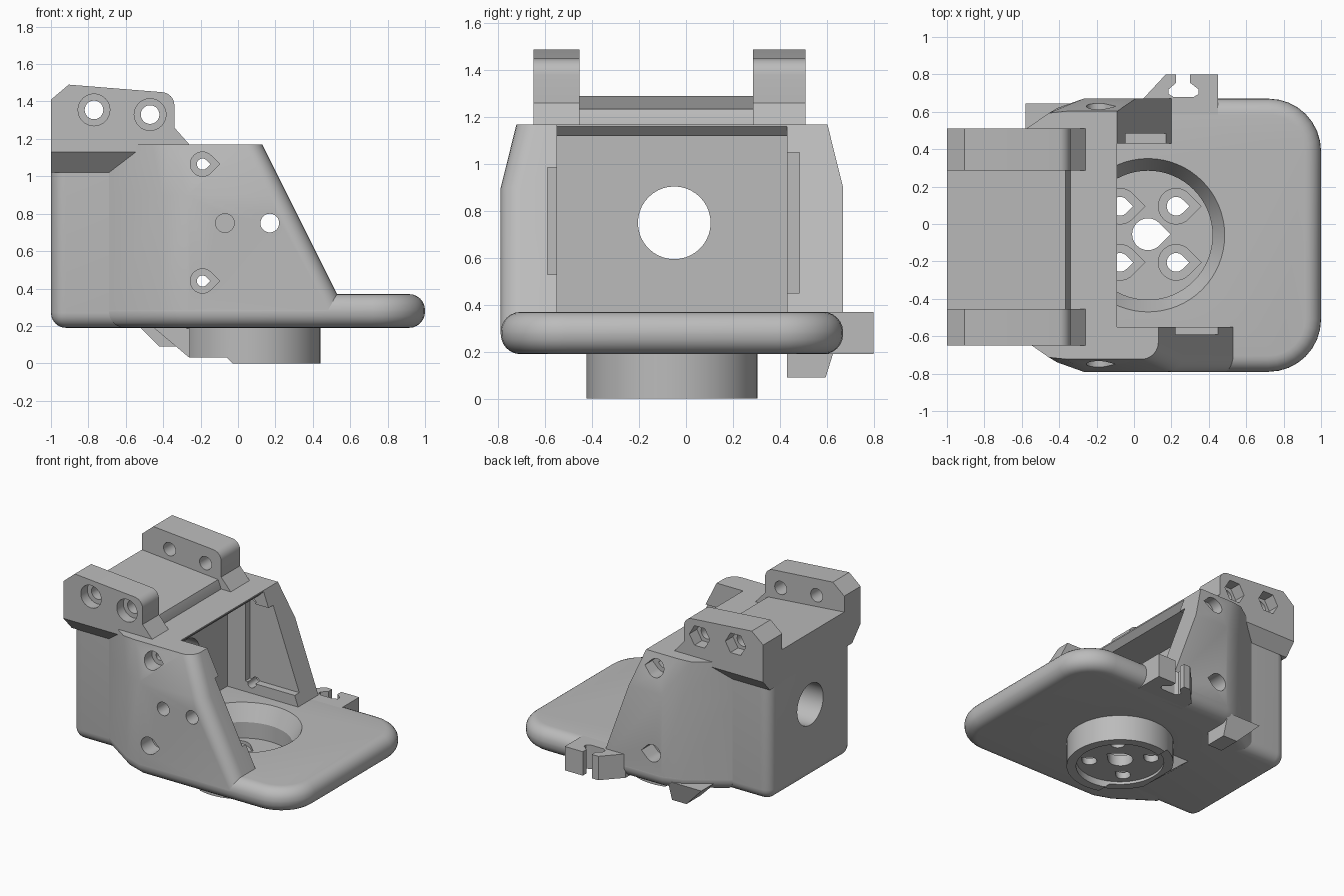
import bpy, bmesh
from math import sin, cos, pi, radians

old = bpy.data.objects.get("Cube")
if old:
    bpy.data.objects.remove(old, do_unlink=True)

grey = bpy.data.materials.new("plain_grey")
grey.use_nodes = True
COL = (0.5, 0.5, 0.5, 1)
grey.diffuse_color = COL
for n in grey.node_tree.nodes:
    if n.type == 'BSDF_PRINCIPLED':
        n.inputs["Base Color"].default_value = COL


def loft(name, rings, round_by=0, pick=None):
    """Closed solid through matching rings of 3D points; picked edges get rounded."""
    bm = bmesh.new()
    rows = [[bm.verts.new(p) for p in ring] for ring in rings]
    n = len(rows[0])
    bm.faces.new(rows[0])
    bm.faces.new(rows[-1])
    for a, b in zip(rows, rows[1:]):
        for i in range(n):
            j = (i + 1) % n
            bm.faces.new((a[i], a[j], b[j], b[i]))
    bmesh.ops.recalc_face_normals(bm, faces=bm.faces)
    if round_by:
        edges = [e for e in bm.edges if pick(e.verts[0].co, e.verts[1].co)]
        bmesh.ops.bevel(bm, geom=edges, offset=round_by, offset_type='OFFSET',
                        segments=6, profile=0.5, affect='EDGES')
    mesh = bpy.data.meshes.new(name)
    bm.to_mesh(mesh)
    bm.free()
    mesh.materials.append(grey)
    ob = bpy.data.objects.new(name, mesh)
    bpy.context.collection.objects.link(ob)
    return ob


def prism(name, pts, axis, a, b, **kw):
    """Extrude a 2D outline along an axis."""
    put = {'x': lambda p, t: (t, p[0], p[1]),
           'y': lambda p, t: (p[0], t, p[1]),
           'z': lambda p, t: (p[0], p[1], t)}[axis]
    return loft(name, [[put(p, t) for p in pts] for t in (a, b)], **kw)


def rect(a0, a1, b0, b1):
    return [(a0, b0), (a1, b0), (a1, b1), (a0, b1)]


def arc(c, r, start=0, end=360, n=40):
    return [(c[0] + r * cos(radians(start + (end - start) * i / n)),
             c[1] + r * sin(radians(start + (end - start) * i / n))) for i in range(n + 1)]


def circle(c, r, n=40):
    return arc(c, r, n=n)[:-1]


def teardrop(c, r):
    return arc(c, r, 45, 315, 24) + [(c[0] + r * 2 ** 0.5, c[1])]


def cut(targets, cutter):
    cutter.hide_render = True
    for ob in targets:
        bpy.context.view_layer.objects.active = ob
        m = ob.modifiers.new("cut", 'BOOLEAN')
        m.operation, m.solver, m.object = 'DIFFERENCE', 'EXACT', cutter
        bpy.ops.object.modifier_apply(modifier=m.name)
    bpy.data.objects.remove(cutter, do_unlink=True)


parts = []


def part(ob):
    parts.append(ob)
    return ob


# Base plate with a fully rounded rim
outline = [(-.69, .43), (-.69, -.55), (-.41, -.74), (-.27, -.79)]
outline += arc((.72, -.51), .28, -90, 0, 8) + arc((.72, .39), .28, 0, 90, 8)
outline += [(-.27, .67), (-.41, .62)]
plate = part(prism("base_plate", outline, 'z', .19, .37, round_by=.085,
                   pick=lambda p, q: abs(p.z - q.z) < .01))


# Flared housing whose side walls slope down to the plate
def housing_ring(z, inset, back):
    front_r = .53 - .5 * (z - .37)
    front_l = .2 - .3625 * (z - .37)
    lo, hi = -.79 + inset, .67 - inset
    pts = [(-.69, .43), (-.69, -.55), (-.41 - back / 2, -.74 + inset * .4), (-.27 - back, lo)]
    pts += arc((front_r - .09, lo + .09), .09, -90, 0, 6)
    pts += [(front_r, -.2), (front_l, -.2), (front_l, hi), (-.27 - back, hi),
            (-.41 - back / 2, .62 - inset * .4)]
    return [(x, y, z) for x, y in pts]


body = part(loft("housing", [housing_ring(.28, 0, 0), housing_ring(.9, 0, 0),
                             housing_ring(1.17, .067, .09)]))

# Rear block with rounded lower and rear edges
block = part(prism("rear_block", rect(-1, -.41, -.55, .43), 'z', .19, 1.13, round_by=.08,
                   pick=lambda p, q: (p.x < -.9 and q.x < -.9 and min(p.z, q.z) < .5)
                   or (p.z < .2 and q.z < .2 and min(p.x, q.x) < -.9)))
part(prism("rear_roof", [(-1, 1.05), (-1, 1.29), (-.365, 1.235), (-.34, 1.17), (-.34, 1.14),
                         (-.5, 1.12), (-.5, 1.05)], 'y', -.47, .3))

# Pocket inside the housing, its guide slots and the shaft hole
cut([body], prism("pocket_cutter", [(-.39, .2), (1.5, .2), (1.5, 1.4), (-.09, 1.4), (-.09, 1.16),
                                    (-.13, 1.12), (-.39, 1.12)], 'y', -.55, .43))
cut([body], prism("left_slot_cutter", rect(-.24, 1, .45, 1.05), 'y', .3, .485))
cut([body], prism("right_slot_cutter", rect(-.24, 1, .53, .985), 'y', -.59, -.3))
cut([body, block], prism("shaft_cutter", circle((-.05, .75), .155), 'x', -1.3, -.2))

# Screw holes in the side walls
for z in (1.065, .44):
    cut([body], prism("bore_cutter", teardrop((-.19, z), .065), 'y', -1, -.66))
    cut([body], prism("bore_cutter", teardrop((-.19, z), .065), 'y', .54, 1))
    cut([body], prism("screw_cutter", teardrop((-.19, z), .03), 'y', -.8, -.5))
    cut([body], prism("screw_cutter", teardrop((-.19, z), .03), 'y', .35, .6))
cut([body], prism("blind_cutter", circle((-.07, .75), .05), 'y', -1, -.5))
cut([body], prism("pin_cutter", circle((.17, .75), .05), 'y', -1, -.5))

# Hinge lugs on the rear block
lug_side = [(-1, 1.13), (-1, 1.41), (-.905, 1.49)]
lug_side += arc((-.41, 1.38), .07, 85, 0, 6)
lug_side += [(-.34, 1.26), (-.26, 1.17), (-.26, 1.15), (-.45, 1.13)]
for side, y0, y1, wall in (("right", -.65, -.455, -.55), ("left", .51, .285, .43)):
    lug = part(prism(side + "_lug", lug_side, 'y', y0, y1))
    drop = abs(y0 - wall) + .01
    part(prism(side + "_lug_gusset", [(y0, 1.135), (y0, 1.13), (wall, 1.13 - drop),
                                      (y1, 1.13 - drop), (y1, 1.135)], 'x', -1, -.5))
    mid = y0 + (y1 - y0) * .4
    out = y0 + (y0 - y1)
    for c in ((-.77, 1.355), (-.47, 1.33)):
        cut([lug], prism("bolt_cutter", circle(c, .05, 24), 'y', min(y0, y1) - .1, max(y0, y1) + .1))
        cut([lug], prism("head_cutter", circle(c, .085, 32 if side == "right" else 6),
                         'y', min(mid, out), max(mid, out)))

# Horn hub below the plate, stepped on its rear side
hub_c = (.075, -.06)
hub = part(prism("horn_hub", circle(hub_c, .365, 64), 'z', 0, .22))
cut([hub], prism("step_cutter", [(-1, -.1), (-.03, -.1), (-.03, 0), (-.06, .03), (-1, .03)], 'y', -1, 1))
cut([hub], prism("flat_cutter", rect(-1, -.26, -1, 1), 'z', -.1, .185))
cut([hub], prism("underside_cutter", circle(hub_c, .3, 48), 'z', -.1, .05))
cut([plate, hub], loft("recess_cutter", [[(x, y, z) for x, y in circle(hub_c, r, 64)]
                                         for r, z in ((.345, .13), (.345, .25), (.41, .37), (.41, .5))]))
cut([hub], prism("centre_cutter", teardrop((.075, -.055), .085), 'z', -.1, .5))
for x in (-.075, .225):
    for y in (.095, -.205):
        cut([hub], prism("seat_cutter", teardrop((x, y), .095), 'z', .1, .5))
        cut([hub], prism("hole_cutter", teardrop((x, y), .05), 'z', -.1, .5))

# Bracing wedge behind the hub
part(prism("hub_brace", [(-.45, .2), (-.45, .19), (-.26, .03), (-.23, .03), (-.23, .2)], 'y', -.16, .04))

# Small foot under the left flare
part(loft("small_foot", [[(x, y, .09) for x, y in rect(-.42, -.3, .43, .595)],
                         [(x, y, .25) for x, y in rect(-.58, -.3, .43, .645)]]))

# Cable clip on the left edge, slotted with a wider inner end
clip = part(prism("cable_clip", [(.04, .55), (.04, .66), (.17, .8), (.45, .8), (.45, .55)],
                  'z', .19, .37))
cut([clip, plate], prism("clip_cutter", [(.225, .9), (.225, .755), (.185, .72), (.185, .695),
                                         (.21, .68), (.32, .68), (.345, .695), (.345, .72),
                                         (.3, .755), (.3, .9)], 'z', .1, .5))

# Smooth round faces, keep hard edges
for ob in bpy.context.view_layer.objects:
    ob.select_set(False)
for ob in parts:
    ob.select_set(True)
bpy.context.view_layer.objects.active = parts[0]
bpy.ops.object.shade_smooth_by_angle(angle=radians(25))
